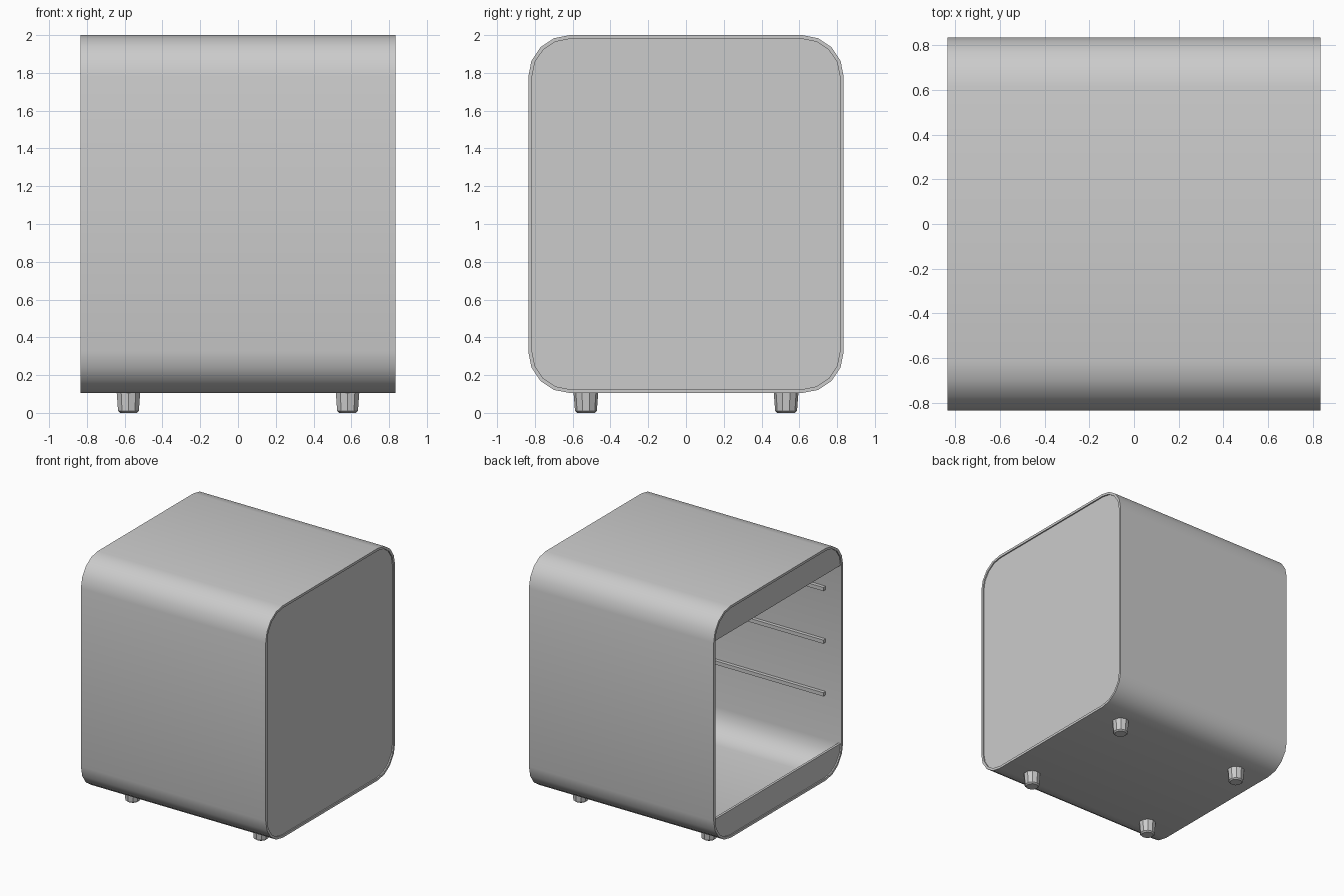
import bpy
import bmesh
from math import sin, cos, pi, radians

HALF = 0.835            # half width and half depth of the body
BOTTOM, TOP = 0.105, 2.0
RADIUS, WALL = 0.22, 0.02
STEPS = 4               # segments in each rounded corner

if "Cube" in bpy.data.objects:
    bpy.data.objects.remove(bpy.data.objects["Cube"], do_unlink=True)

grey = bpy.data.materials.new("light_grey")
grey.use_nodes = True
grey.diffuse_color = (0.6, 0.6, 0.6, 1)
grey.node_tree.nodes["Principled BSDF"].inputs["Base Color"].default_value = (0.6, 0.6, 0.6, 1)


def finish(name, bm, smooth=True):
    """Turn a bmesh into a named, coloured object."""
    bmesh.ops.recalc_face_normals(bm, faces=bm.faces)
    mesh = bpy.data.meshes.new(name)
    bm.to_mesh(mesh)
    bm.free()
    mesh.materials.append(grey)
    obj = bpy.data.objects.new(name, mesh)
    bpy.context.collection.objects.link(obj)
    if smooth:
        bpy.ops.object.select_all(action='DESELECT')
        obj.select_set(True)
        bpy.context.view_layer.objects.active = obj
        bpy.ops.object.shade_smooth_by_angle(angle=radians(35))
    return obj


def rounded_outline(inset):
    """Rounded square as (y, z) points, counter-clockwise from the back."""
    r = RADIUS - inset
    centre_y = HALF - RADIUS
    low, high = BOTTOM + RADIUS, TOP - RADIUS
    corners = [(centre_y, high), (-centre_y, high), (-centre_y, low), (centre_y, low)]
    points = []
    for quarter, (cy, cz) in enumerate(corners):
        for i in range(STEPS + 1):
            a = (quarter + i / STEPS) * pi / 2
            points.append((cy + r * cos(a), cz + r * sin(a)))
    return points


def plate(name, points, x0, x1):
    """Flat plate with the given outline between two x positions."""
    bm = bmesh.new()
    rings = [[bm.verts.new((x, y, z)) for y, z in points] for x in (x0, x1)]
    for ring in rings:
        bm.faces.new(ring)
    for i in range(len(points)):
        j = (i + 1) % len(points)
        bm.faces.new((rings[0][i], rings[0][j], rings[1][j], rings[1][i]))
    return finish(name, bm, smooth=False)


def box(name, centre, size):
    bm = bmesh.new()
    bmesh.ops.create_cube(bm, size=1)
    bmesh.ops.scale(bm, vec=size, verts=bm.verts)
    bmesh.ops.translate(bm, vec=centre, verts=bm.verts)
    return finish(name, bm, smooth=False)


# Hollow rounded shell, running from side to side
bm = bmesh.new()
rings = []
for inset, x in ((0, -HALF), (0, HALF), (WALL, HALF), (WALL, -HALF)):
    rings.append([bm.verts.new((x, y, z)) for y, z in rounded_outline(inset)])
for k in range(4):
    a, b = rings[k], rings[(k + 1) % 4]
    for i in range(len(a)):
        j = (i + 1) % len(a)
        bm.faces.new((a[i], a[j], b[j], b[i]))
finish("shell", bm)

# Closed side panel, slightly recessed, and strips across the open side
inner = rounded_outline(WALL)
plate("side_panel", inner, HALF - 0.03, HALF - 0.01)
plate("upper_strip", [p for p in inner if p[1] > 1], -HALF + 0.01, -HALF + 0.03)
plate("lower_strip", [p for p in inner if p[1] < 1], -HALF + 0.01, -HALF + 0.03)

# Shelf rails on both inner walls
for side, label in ((-1, "front"), (1, "back")):
    for level in range(3):
        z = 0.7 + 0.43 * level
        box(f"{label}_rail_{level + 1}", (0, side * (HALF - WALL - 0.014), z), (1.38, 0.03, 0.03))

# Four short tapered feet
for x in (-0.58, 0.58):
    for y in (-0.53, 0.53):
        bm = bmesh.new()
        bmesh.ops.create_cone(bm, cap_ends=True, segments=10, radius1=0.057, radius2=0.066, depth=0.115)
        rim = [e for e in bm.edges if all(v.co.z < 0 for v in e.verts)]
        bmesh.ops.bevel(bm, geom=rim, offset=0.01, segments=1, affect='EDGES')
        bmesh.ops.translate(bm, vec=(x, y, 0.0575), verts=bm.verts)
        name = ("front" if y < 0 else "back") + ("_left" if x > 0 else "_right") + "_foot"
        finish(name, bm)
